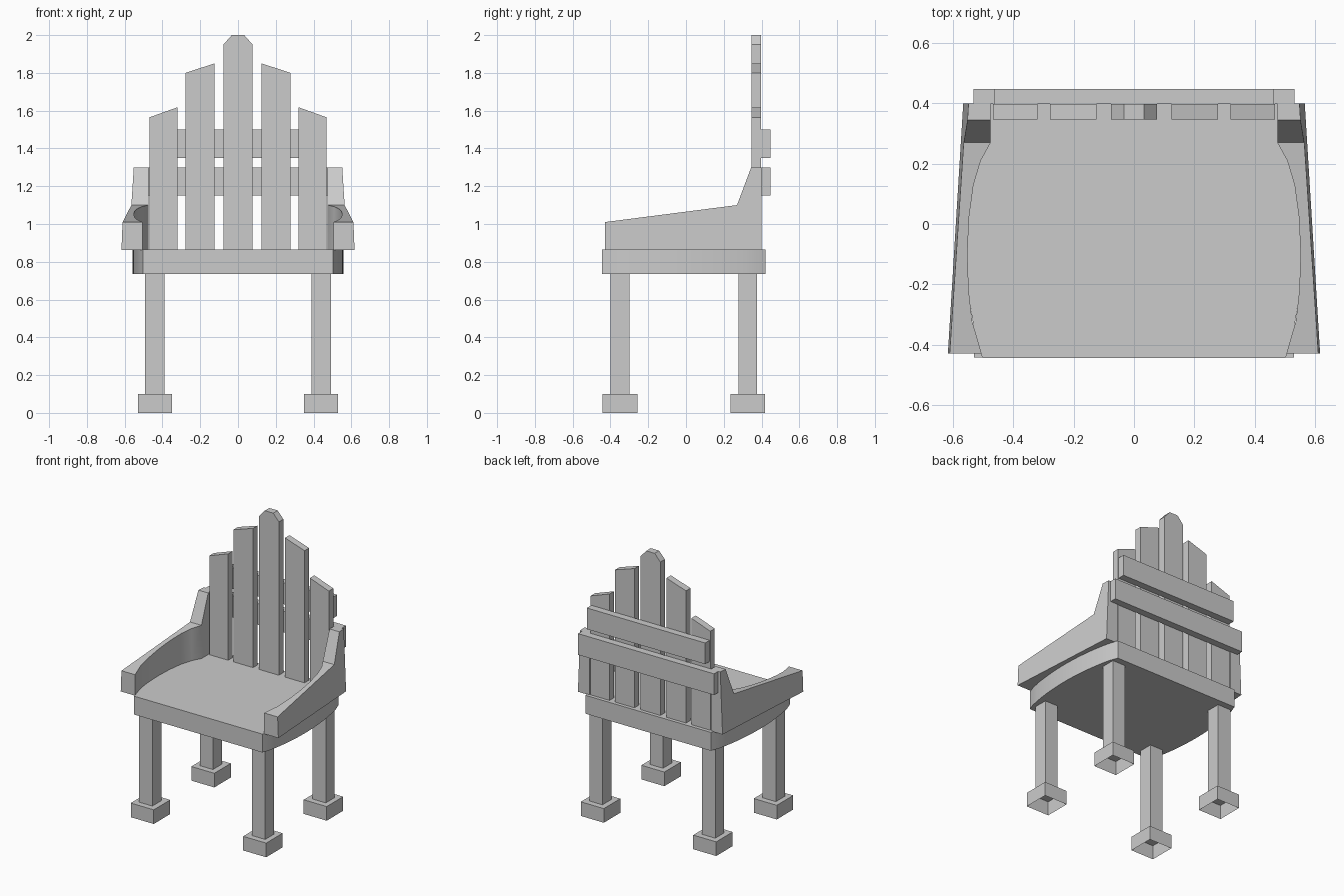
import bpy, math

cube = bpy.data.objects.get("Cube")
if cube:
    bpy.data.objects.remove(cube, do_unlink=True)

# single painted-wood colour
wood = bpy.data.materials.new("grey_wood")
wood.use_nodes = True
GREY = (0.6, 0.6, 0.6, 1)
wood.diffuse_color = GREY
wood.node_tree.nodes["Principled BSDF"].inputs["Base Color"].default_value = GREY


def make(name, verts, faces, mirror=False):
    mesh = bpy.data.meshes.new(name)
    mesh.from_pydata(verts, [], faces)
    mesh.materials.append(wood)
    obj = bpy.data.objects.new(name, mesh)
    bpy.context.collection.objects.link(obj)
    if mirror:
        obj.modifiers.new("Mirror", 'MIRROR').use_mirror_merge = False
    return obj


def loft(name, rings, mirror=False, open_start=False):
    """Skin a list of equal-length rings and cap the ends."""
    n = len(rings[0])
    verts = [v for ring in rings for v in ring]
    faces = [(r * n + i, r * n + (i + 1) % n, (r + 1) * n + (i + 1) % n, (r + 1) * n + i)
             for r in range(len(rings) - 1) for i in range(n)]
    faces.append(tuple(range(len(verts) - n, len(verts))))
    if not open_start:
        faces.append(tuple(reversed(range(n))))
    return make(name, verts, faces, mirror)


def box(name, x, y, z, mirror=False, open_bottom=False):
    rings = [[(x[0], y[0], h), (x[1], y[0], h), (x[1], y[1], h), (x[0], y[1], h)] for h in z]
    return loft(name, rings, mirror, open_bottom)


def board(name, outline, y, mirror=False):
    """Upright board from an x-z outline listed clockwise from the front."""
    return loft(name, [[(x, d, z) for x, z in outline] for d in y], mirror)


def interp(points, y):
    for (y0, v0), (y1, v1) in zip(points, points[1:]):
        if y <= y1:
            return v0 + (v1 - v0) * (y - y0) / (y1 - y0)
    return points[-1][1]


def smooth(obj):
    bpy.ops.object.select_all(action='DESELECT')
    obj.select_set(True)
    bpy.context.view_layer.objects.active = obj
    bpy.ops.object.shade_smooth_by_angle(angle=math.radians(30))


# legs with hollow block feet
for end, y in (("front", -0.35), ("back", 0.327)):
    box(end + "_legs", (0.39, 0.493), (y - 0.05, y + 0.05), (0.1, 0.735), True)
    box(end + "_feet", (0.35, 0.53), (y - 0.092, y + 0.092), (0, 0.1), True, True)

# seat with bowed sides
STEPS = 16
side = []
for i in range(STEPS + 1):
    t = i / STEPS
    bow = max(0, math.sin(math.pi * t)) ** 0.7
    side.append((0.502 - 0.012 * t + 0.062 * bow, -0.445 + 0.867 * t))
outline = side + [(-x, y) for x, y in reversed(side)]
smooth(loft("seat", [[(x, y, z) for x, y in outline] for z in (0.735, 0.865)]))

# arms: hollowed inner side, straight tapered outer side
inner = [(-0.43, 0.505), (-0.32, 0.537), (-0.22, 0.548), (-0.1, 0.552), (0.02, 0.547),
         (0.13, 0.532), (0.21, 0.508), (0.27, 0.475), (0.345, 0.475), (0.4, 0.475)]
top = [(-0.43, 1.01), (0.27, 1.1), (0.345, 1.3), (0.4, 1.3)]
rings = []
for y, x_in in inner:
    z = interp(top, y)
    x_out = interp([(-0.43, 0.617), (0.4, 0.566)], y)
    rings.append([(x_in, y, 0.862), (x_in, y, z),
                  (x_out - 0.04 * (z - 0.862), y, z), (x_out, y, 0.862)])
smooth(loft("arms", rings, True))

# back slats, pointed towards the middle
DEPTH = (0.347, 0.397)
BASE = 0.865
board("middle_slat", [(-0.077, BASE), (-0.077, 1.95), (-0.033, 2), (0.033, 2),
                      (0.077, 1.95), (0.077, BASE)], DEPTH)
for name, x0, x1, high, low in (("inner_slats", 0.125, 0.278, 1.85, 1.8),
                                ("outer_slats", 0.32, 0.468, 1.618, 1.565)):
    board(name, [(x0, BASE), (x0, high), (x1, low), (x1, BASE)], DEPTH, True)

# rails behind the slats
box("lower_rail", (-0.532, 0.532), (0.397, 0.447), (1.15, 1.3))
box("upper_rail", (-0.463, 0.463), (0.397, 0.447), (1.35, 1.5))
